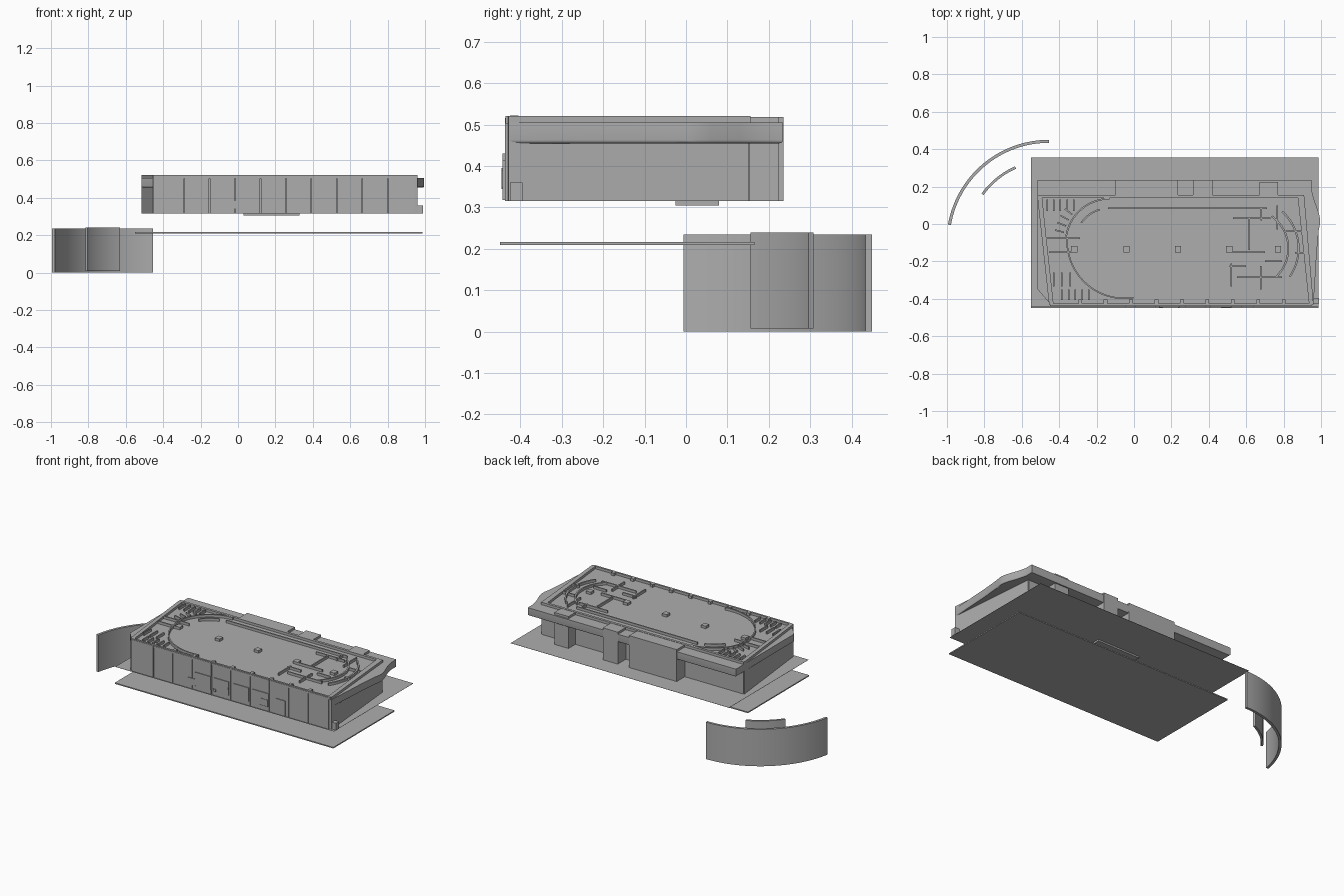
import bpy, bmesh, math

grey = bpy.data.materials.new("mid_grey")
grey.diffuse_color = (0.42, 0.42, 0.42, 1)


def build(name, prisms, bevel=0.0):
    """One object made of upright prisms: (outline points, z0, z1)."""
    bm = bmesh.new()
    for pts, z0, z1 in prisms:
        low = [bm.verts.new((x, y, z0)) for x, y in pts]
        high = [bm.verts.new((x, y, z1)) for x, y in pts]
        n = len(pts)
        bm.faces.new(low[::-1])
        bm.faces.new(high)
        for i in range(n):
            j = (i + 1) % n
            bm.faces.new((low[i], low[j], high[j], high[i]))
    bmesh.ops.recalc_face_normals(bm, faces=bm.faces)
    if bevel:
        edges = [e for e in bm.edges if all(v.co.z < prisms[0][1] + 1e-4 for v in e.verts)]
        bmesh.ops.bevel(bm, geom=edges, offset=bevel, segments=3, profile=0.5, affect='EDGES')
    me = bpy.data.meshes.new(name)
    bm.to_mesh(me)
    bm.free()
    me.materials.append(grey)
    ob = bpy.data.objects.new(name, me)
    bpy.context.collection.objects.link(ob)
    bpy.ops.object.select_all(action='DESELECT')
    ob.select_set(True)
    bpy.context.view_layer.objects.active = ob
    bpy.ops.object.shade_smooth_by_angle(angle=math.radians(30))
    return ob


def rect(x0, x1, y0, y1):
    return [(x0, y0), (x1, y0), (x1, y1), (x0, y1)]


def line(x0, y0, x1, y1, w=0.008):
    d = math.hypot(x1 - x0, y1 - y0)
    nx, ny = -(y1 - y0) / d * w / 2, (x1 - x0) / d * w / 2
    return [(x0 - nx, y0 - ny), (x1 - nx, y1 - ny), (x1 + nx, y1 + ny), (x0 + nx, y0 + ny)]


def arc(cx, cy, r, a0, a1, w=0.01, n=24):
    def side(rad):
        return [(cx + rad * math.cos(math.radians(a0 + (a1 - a0) * i / n)),
                 cy + rad * math.sin(math.radians(a0 + (a1 - a0) * i / n))) for i in range(n + 1)]
    return side(r + w / 2) + side(r - w / 2)[::-1]


# free-standing curved screens
build("outer_curved_wall", [(arc(-0.455, -0.098, 0.540, 90, 170, 0.016, 32), 0.0, 0.235)])
build("inner_curved_wall", [(arc(-0.455, -0.098, 0.438, 114, 144, 0.014, 16), 0.008, 0.24)])

# lower plate, thin floor sheet and the slab under it
build("lower_plate", [(rect(-0.552, 0.986, -0.45, 0.166), 0.209, 0.216)])
build("floor_sheet", [(rect(-0.552, 0.986, -0.445, 0.355), 0.315, 0.316)])
build("under_slab", [(rect(0.03, 0.33, -0.025, 0.08), 0.305, 0.315)])

# main hall
Z0, DECK, TOP = 0.315, 0.503, 0.521
build("main_hall", [([(-0.512, 0.155), (-0.45, -0.425), (0.953, -0.425), (0.905, 0.155)], Z0, DECK)])

# overhanging upper band, swelling out on the right side
band = [(-0.515, 0.234), (-0.515, -0.35), (-0.45, -0.425), (0.96, -0.425), (0.968, -0.3), (0.977, -0.15),
        (0.988, -0.03), (0.994, 0.0), (0.995, 0.025), (0.988, 0.06), (0.963, 0.13), (0.95, 0.18), (0.95, 0.234)]
build("upper_band", [(band, 0.455, DECK + 0.002)], bevel=0.008)

# full-height blocks at the back
build("back_blocks", [(rect(x0, x1, 0.15, y), Z0, z) for x0, x1, y, z in
                      ((-0.1, 0.235, 0.236, 0.519), (0.315, 0.42, 0.236, 0.519), (0.67, 0.77, 0.224, 0.519))])

# front facade panels with joints, and posts on top
joints = [-0.45] + [0.12 + 0.136 * k for k in range(-3, 6)] + [0.945]
build("front_panels", [(rect(a + 0.002, b - 0.002, -0.438, -0.424), Z0, TOP - 0.005)
                       for a, b in zip(joints, joints[1:])])
build("front_posts", [(rect(x - 0.01, x + 0.01, -0.425, -0.405), DECK, TOP + 0.001) for x in joints[1:-1]])
build("front_openings", [(rect(a, b, -0.443, -0.436), z0, z1) for a, b, z0, z1 in
                         ((-0.045, 0.008, 0.34, 0.385), (0.008, 0.115, 0.345, 0.43), (0.135, 0.245, 0.345, 0.43),
                          (0.275, 0.385, 0.345, 0.43), (0.41, 0.525, 0.345, 0.43), (0.575, 0.64, 0.318, 0.415))])
build("front_window_sills", [(rect(a, b, -0.446, -0.442), z0, z1) for a, b, z0, z1 in
                             ((0.135, 0.155, 0.345, 0.36), (0.235, 0.243, 0.38, 0.395), (0.465, 0.52, 0.347, 0.39))])
build("side_corner_box", [(rect(0.945, 0.988, -0.425, -0.395), Z0, 0.36)])

# wall heads standing above the deck
build("rim_walls", [(line(*s), DECK, TOP) for s in (
    (-0.515, 0.148, 0.91, 0.148, 0.016), (-0.502, 0.15, -0.442, -0.43, 0.02),
    (0.885, 0.15, 0.946, -0.43, 0.02), (-0.445, -0.43, 0.953, -0.43, 0.012))])
build("side_wall_ends", [(line(-0.505, 0.15, -0.442, -0.43, 0.024), Z0, TOP),
                         (line(0.9, 0.15, 0.95, -0.43, 0.02), Z0, TOP)])

# curved partitions of the oval
build("oval_partitions", [(arc(*a), DECK, TOP) for a in (
    (-0.05, -0.09, 0.308, 178, 279, 0.008), (-0.13, -0.1, 0.235, 90, 172, 0.009),
    (-0.13, -0.1, 0.185, 107, 145, 0.009), (0.615, -0.13, 0.21, -48, 55, 0.01),
    (0.615, -0.13, 0.265, -35, 48, 0.01))])

# straight partitions
walls = [(-0.14, 0.085, 0.71, 0.085), (-0.47, -0.075, -0.29, -0.075), (-0.455, -0.15, -0.33, -0.15),
         (0.615, 0.03, 0.615, -0.14), (0.53, 0.03, 0.73, 0.03), (0.51, -0.15, 0.7, -0.15),
         (0.51, -0.225, 0.6, -0.225), (0.52, -0.21, 0.52, -0.335), (0.678, -0.225, 0.678, -0.35),
         (0.55, -0.285, 0.79, -0.285), (0.7, -0.2, 0.79, -0.2), (0.765, 0.1, 0.765, -0.03),
         (0.81, -0.04, 0.91, -0.04), (0.86, -0.155, 0.91, -0.155), (0.68, 0.02, 0.68, 0.085)]
walls += [(-0.465 + 0.036 * i, 0.07, -0.465 + 0.036 * i, 0.13) for i in range(5)]
walls += [(-0.43 + 0.045 * i, -0.26, -0.43 + 0.045 * i, -0.335) for i in range(3)]
walls += [(-0.385 + 0.036 * i, -0.35, -0.385 + 0.036 * i, -0.405) for i in range(5)]
for i in range(4):  # fan of short dividers beside the oval
    a = math.radians(143 + 8 * i)
    walls.append((-0.13 + 0.25 * math.cos(a), -0.1 + 0.25 * math.sin(a),
                  -0.13 + 0.3 * math.cos(a), -0.1 + 0.3 * math.sin(a)))
build("straight_partitions", [(line(*w), DECK, TOP) for w in walls])

# row of square columns
build("square_columns", [(rect(x - 0.017, x + 0.017, -0.152, -0.118), DECK, TOP)
                         for x in (-0.32, -0.04, 0.235, 0.51, 0.77)])
